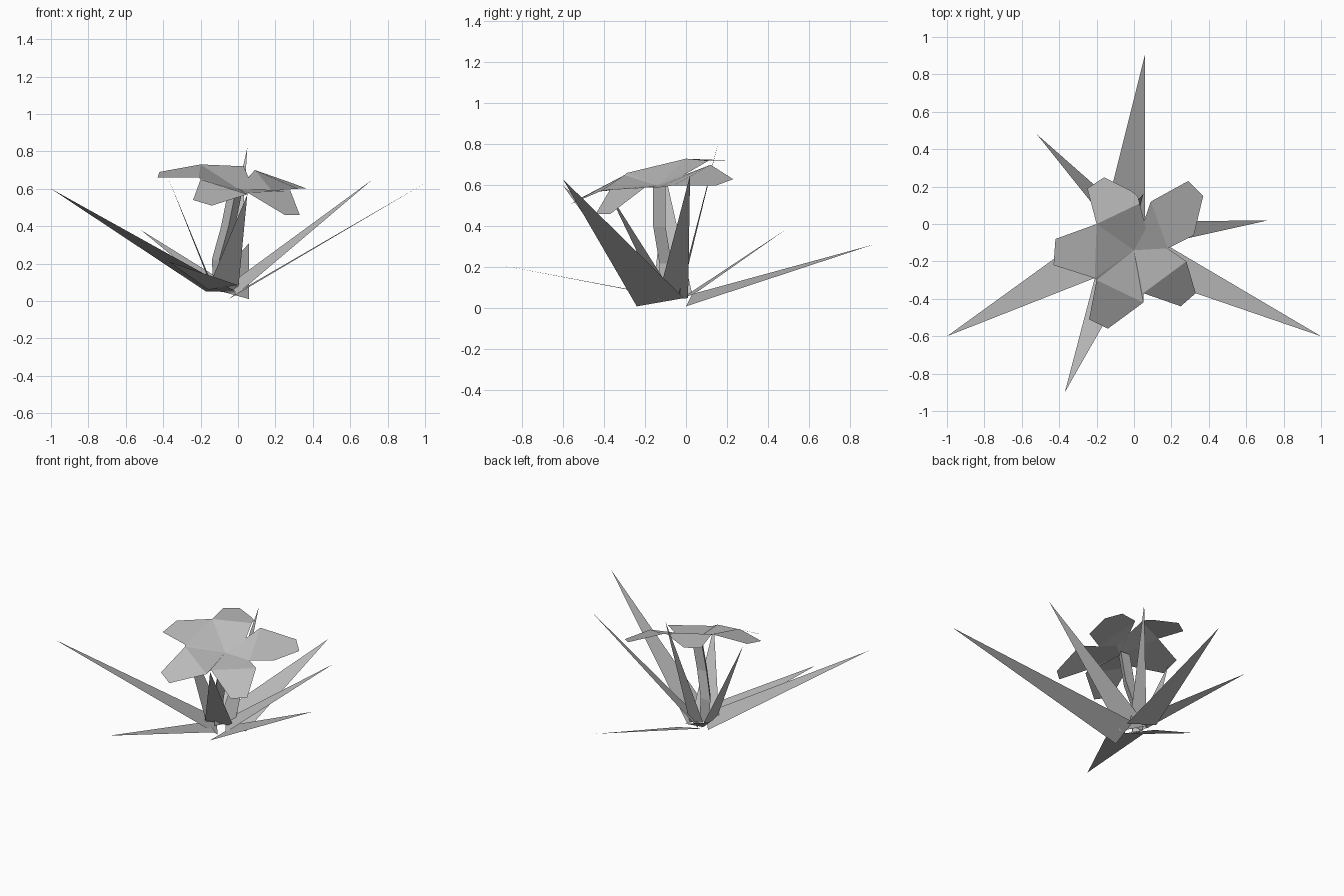
import bpy
from mathutils import Vector

old = bpy.data.objects.get("Cube")
if old:
    bpy.data.objects.remove(old, do_unlink=True)

grey = bpy.data.materials.new("plain grey")
grey.use_nodes = True
grey.diffuse_color = (0.5, 0.5, 0.5, 1)
grey.node_tree.nodes["Principled BSDF"].inputs["Base Color"].default_value = (0.5, 0.5, 0.5, 1)


def add_mesh(name, points, faces):
    mesh = bpy.data.meshes.new(name)
    mesh.from_pydata(points, [], faces)
    mesh.materials.append(grey)
    obj = bpy.data.objects.new(name, mesh)
    bpy.context.collection.objects.link(obj)
    return obj


# Blade leaves: tip, then the two ends of the base edge
leaves = {
    "back": ((.06, .91, .31), (-.16, .03, .07), (.06, 0, .01)),
    "back_right": ((-.52, .48, .38), (-.12, -.02, .05), (-.02, .04, .07)),
    "left": ((.72, .02, .65), (-.1, .01, .05), (0, -.14, .04)),
    "front_left": ((1, -.6, .63), (0, -.01, .05), (-.05, -.24, .01)),
    "front_right": ((-1, -.6, .6), (-.01, -.21, .05), (-.17, 0, .05)),
    "front": ((-.37, -.9, .21), (0, -.25, .085), (-.16, -.1, .06)),
    "tall_back": ((.05, .16, .82), (-.12, -.02, .08), (0, -.04, .05)),
    "tall_front": ((.05, -.38, .57), (0, -.05, .05), (-.15, -.15, .09)),
    "tall_right": ((-.37, -.1, .65), (-.13, -.16, .07), (-.14, .03, .07)),
}
for side, points in leaves.items():
    add_mesh(side + "_leaf", points, [(0, 1, 2)])


# Petals: hub point, fold ends, and the outer rim between them
hub = (0, -.14, .6)
petals = {
    "right": ((-.2, 0, .73), (-.21, -.29, .66), [(-.42, -.08, .69), (-.43, -.22, .66)]),
    "back_right": ((.03, .11, .72), (-.2, 0, .73),
                   [(.02, .15, .72), (-.02, .18, .72), (-.16, .25, .72), (-.25, .19, .72)]),
    "back_left": ((.18, -.13, .59), (.09, .12, .7),
                  [(.32, -.06, .6), (.37, .15, .6), (.29, .23, .63)]),
    "front_left": ((.05, -.37, .58), (.28, -.2, .59), [(.25, -.44, .46), (.33, -.37, .46)]),
    "front_right": ((-.2, -.3, .65), (.05, -.42, .57), [(-.24, -.51, .54), (-.14, -.56, .51)]),
}
for side, (start, end, rim) in petals.items():
    outer = [1] + list(range(3, 3 + len(rim))) + [2]
    add_mesh(side + "_petal", [hub, start, end] + rim, [(0, 1, 2), outer])

# Webs that join neighbouring petals at the centre
webs = {
    "back": [hub, (.03, .11, .72), (.08, -.08, .61)],
    "left": [hub, (.08, -.08, .61), (.18, -.13, .59), (.28, -.2, .59)],
    "front": [hub, (.05, -.37, .58), (.05, -.42, .57)],
    "right": [hub, (-.21, -.29, .66), (-.2, -.3, .65)],
}
for side, points in webs.items():
    add_mesh(side + "_web", points, [tuple(range(len(points)))])

# Three-sided bent stem
path = [(-.09, -.09, .06), (-.1, -.09, .22), (-.05, -.12, .4), (-.01, -.12, .6)]
corners = [Vector((-.04, .02, 0)), Vector((.035, .02, 0)), Vector((0, -.04, 0))]
rings = [Vector(p) + c for p in path for c in corners]
sides = [(r * 3 + i, r * 3 + (i + 1) % 3, r * 3 + 3 + (i + 1) % 3, r * 3 + 3 + i)
         for r in range(len(path) - 1) for i in range(3)]
add_mesh("stem", rings, sides)
